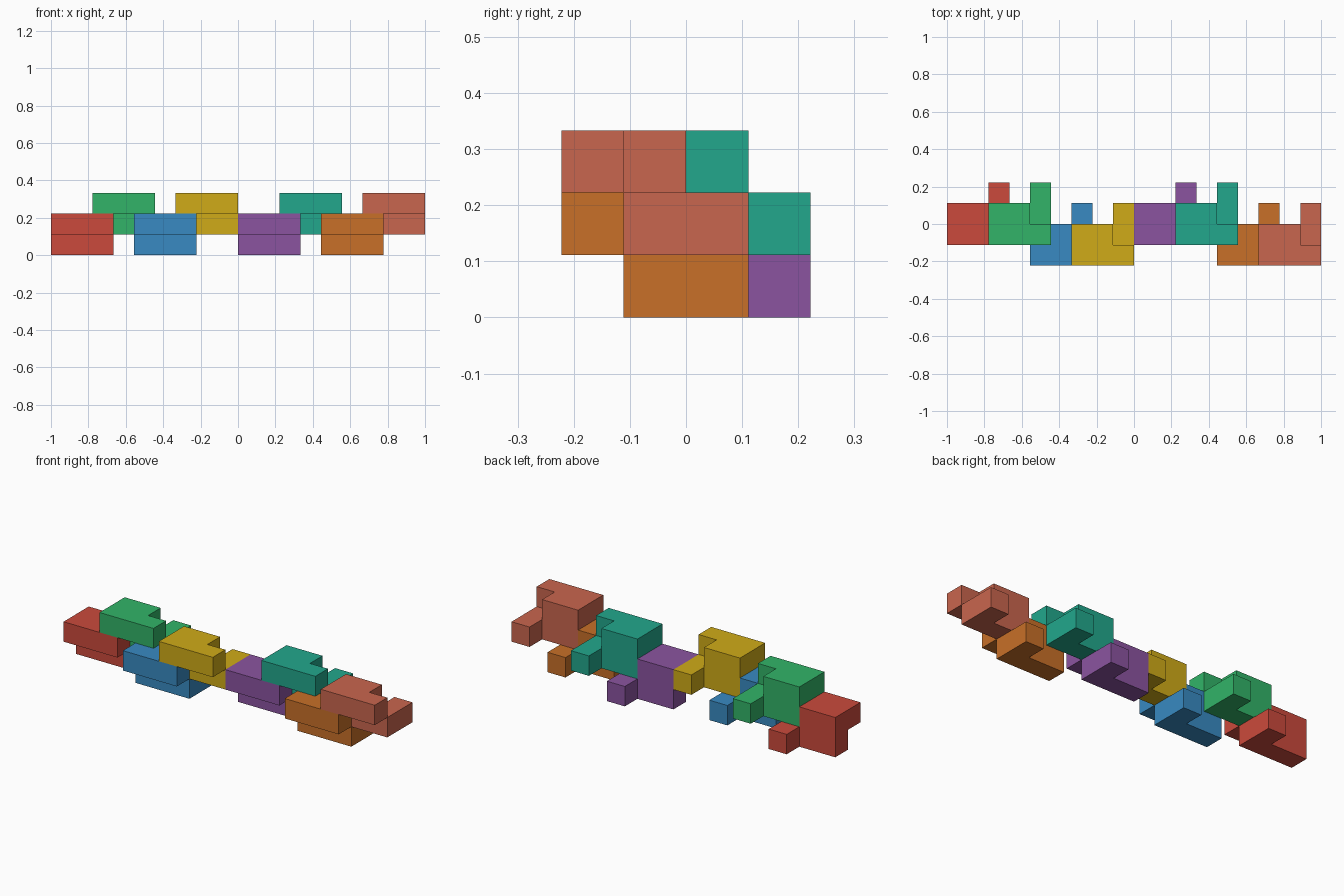
import bpy
import bmesh
from mathutils import Vector

if "Cube" in bpy.data.objects:
    bpy.data.objects.remove(bpy.data.objects["Cube"])

U = 1 / 9  # edge of one cube cell

# Cells of one interlocking puzzle piece
UPPER = [(0, 0, 1), (1, 0, 1), (2, 0, 1), (0, 1, 1), (1, 1, 1)]
LOWER = [(0, 1, 0), (1, 1, 0), (2, 1, 0), (2, 2, 0)]
CELLS = set(UPPER + LOWER)

# Name, cell offset, display colour
PIECES = [
    ("red_piece", (-9, -1, 0), "CB4A3C"),
    ("green_piece", (-7, -1, 1), "32B468"),
    ("blue_piece", (-5, -2, 0), "388AC2"),
    ("yellow_piece", (-3, -2, 1), "D0AB18"),
    ("purple_piece", (0, -1, 0), "8B54A0"),
    ("teal_piece", (2, -1, 1), "22A78C"),
    ("orange_piece", (4, -2, 0), "C87028"),
    ("coral_piece", (6, -2, 1), "C9664E"),
]


def linear(hex_code):
    values = [int(hex_code[i:i + 2], 16) / 255 for i in (0, 2, 4)]
    return [v / 12.92 if v <= 0.04045 else ((v + 0.055) / 1.055) ** 2.4 for v in values]


def piece_mesh(name):
    """Skin the outer faces of the cells and merge the flat regions."""
    bm = bmesh.new()
    for cell in CELLS:
        centre = Vector(cell) + Vector((0.5, 0.5, 0.5))
        for axis in range(3):
            for sign in (-1, 1):
                n = Vector((0, 0, 0))
                n[axis] = sign
                if tuple(int(c + d) for c, d in zip(cell, n)) in CELLS:
                    continue
                a = Vector((0, 0, 0))
                a[(axis + 1) % 3] = 1
                b = n.cross(a)
                corners = [(-a - b), (a - b), (a + b), (-a + b)]
                bm.faces.new([bm.verts.new((centre + (n + c) / 2) * U) for c in corners])
    bmesh.ops.remove_doubles(bm, verts=bm.verts, dist=1e-4)
    bmesh.ops.dissolve_limit(bm, angle_limit=0.01, verts=bm.verts, edges=bm.edges)
    mesh = bpy.data.meshes.new(name)
    bm.to_mesh(mesh)
    bm.free()
    return mesh


# Chain of eight identical pieces
for name, offset, colour in PIECES:
    mesh = piece_mesh(name)
    mat = bpy.data.materials.new(name + "_colour")
    mat.diffuse_color = (*linear(colour), 1)
    mat.use_nodes = True
    mat.node_tree.nodes["Principled BSDF"].inputs["Base Color"].default_value = mat.diffuse_color
    mesh.materials.append(mat)
    obj = bpy.data.objects.new(name, mesh)
    obj.location = Vector(offset) * U
    bpy.context.collection.objects.link(obj)
